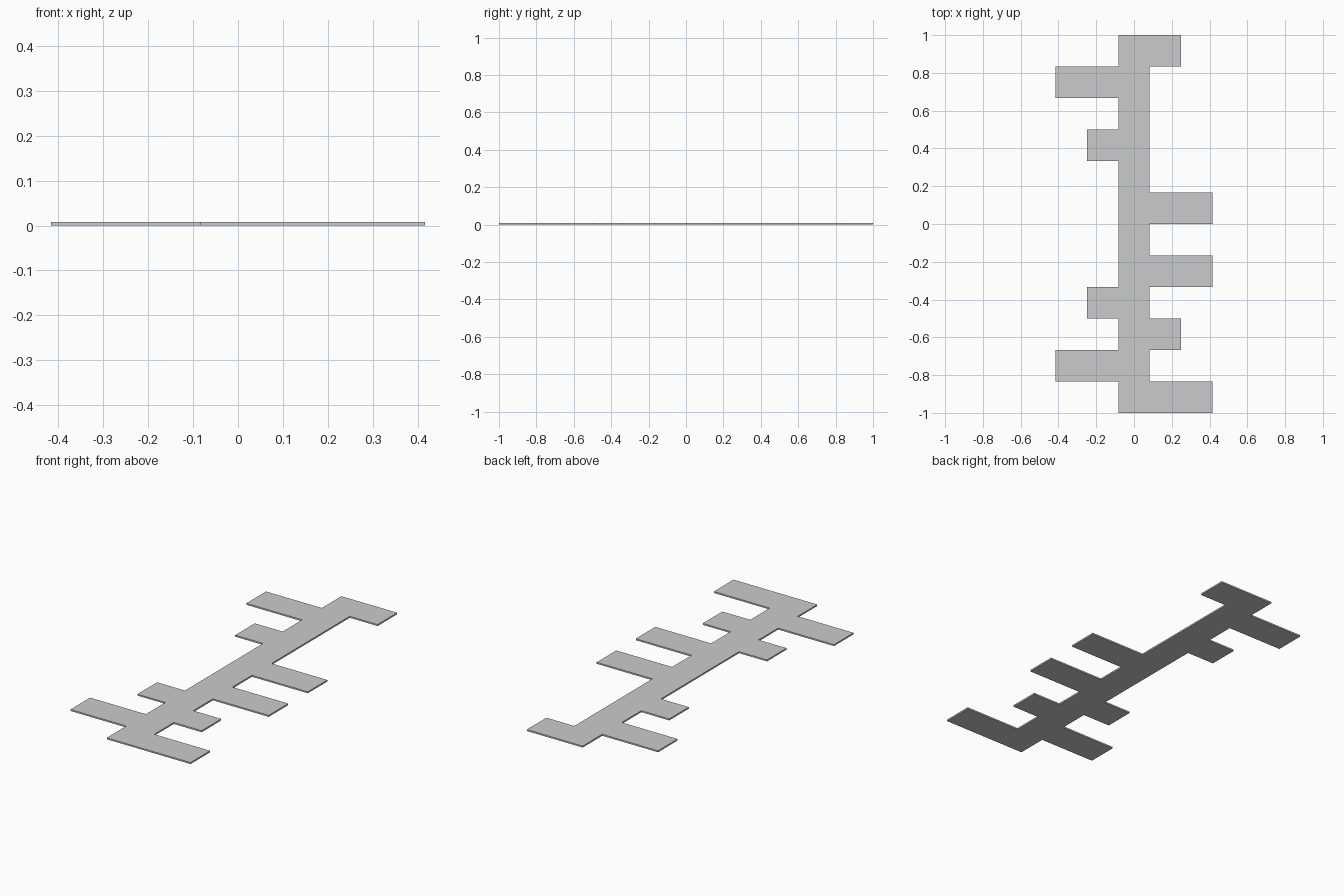
import bpy, bmesh

if "Cube" in bpy.data.objects:
    bpy.data.objects.remove(bpy.data.objects["Cube"])

U = 1 / 6            # grid cell: spine width and tab width
THICK = 1 / 120
ROWS = 12

# tab reach in cells from the centre line, keyed by row from the front end
right_tabs = {0: 2.5, 2: 1.5, 4: 2.5, 6: 2.5, 11: 1.5}
left_tabs = {1: 2.5, 3: 1.5, 8: 1.5, 10: 2.5}


def side_profile(tabs, sign):
    """Stepped edge of one side, running front to back."""
    pts = []
    for row in range(ROWS):
        x = sign * tabs.get(row, 0.5) * U
        for y in (-1 + row * U, -1 + (row + 1) * U):
            if not pts or pts[-1] != (x, y):
                pts.append((x, y))
    # drop points in the middle of straight runs
    return [p for i, p in enumerate(pts)
            if not (0 < i < len(pts) - 1 and pts[i - 1][0] == p[0] == pts[i + 1][0])]


# flat plate: closed outline extruded upward
outline = side_profile(right_tabs, 1) + side_profile(left_tabs, -1)[::-1]
bm = bmesh.new()
base = bm.faces.new([bm.verts.new((x, y, 0)) for x, y in outline])
top = bmesh.ops.extrude_face_region(bm, geom=[base], use_keep_orig=True)
bmesh.ops.translate(bm, vec=(0, 0, THICK),
                    verts=[g for g in top["geom"] if isinstance(g, bmesh.types.BMVert)])
bmesh.ops.recalc_face_normals(bm, faces=bm.faces[:])

mesh = bpy.data.meshes.new("branched_plate")
bm.to_mesh(mesh)
bm.free()
plate = bpy.data.objects.new("branched_plate", mesh)
bpy.context.collection.objects.link(plate)
